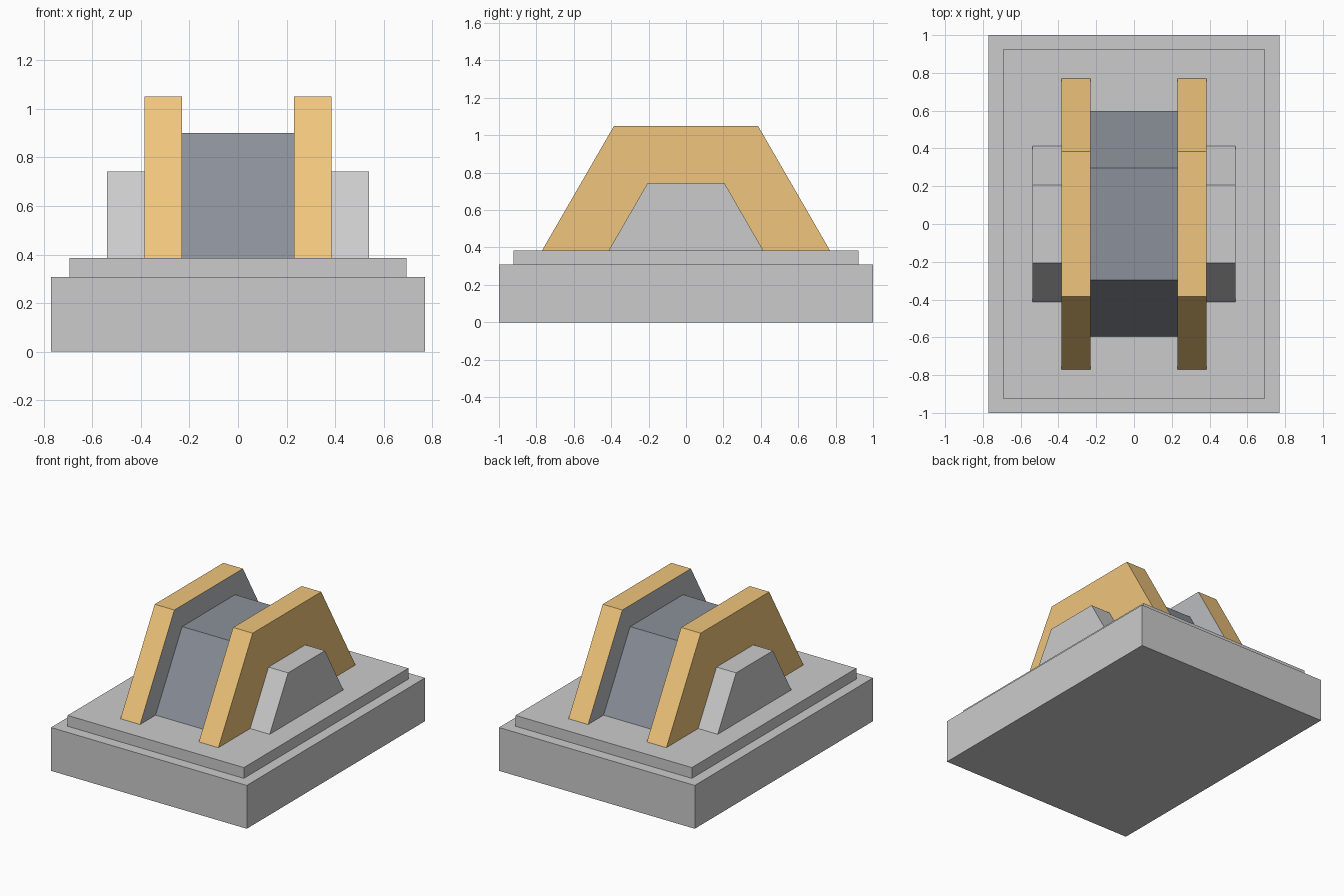
import bpy
import bmesh
from math import sin, radians

if "Cube" in bpy.data.objects:
    bpy.data.objects.remove(bpy.data.objects["Cube"])

U = 1 / 13  # base module: the slab is 26 modules long


def material(name, rgb):
    mat = bpy.data.materials.new(name)
    mat.diffuse_color = (*rgb, 1)
    mat.use_nodes = True
    mat.node_tree.nodes["Principled BSDF"].inputs["Base Color"].default_value = mat.diffuse_color
    return mat


GOLD = material("gold", (0.87, 0.56, 0.20))
GREY = material("grey", (0.50, 0.51, 0.53))
DARK = material("dark_grey", (0.26, 0.28, 0.32))


def finish(name, bm, mats):
    bmesh.ops.recalc_face_normals(bm, faces=bm.faces)
    mesh = bpy.data.meshes.new(name)
    bm.to_mesh(mesh)
    bm.free()
    for mat in mats:
        mesh.materials.append(mat)
    obj = bpy.data.objects.new(name, mesh)
    bpy.context.collection.objects.link(obj)
    return obj


def slab(name, half_x, half_y, z0, z1):
    bm = bmesh.new()
    bmesh.ops.create_cube(bm, size=1)
    bmesh.ops.scale(bm, vec=(2 * half_x, 2 * half_y, z1 - z0), verts=bm.verts)
    bmesh.ops.translate(bm, vec=(0, 0, (z0 + z1) / 2), verts=bm.verts)
    return finish(name, bm, [])


def half_hexagon(name, radius, x0, x1, mats=(), inner_slot=0):
    """Half hexagon standing on the plate, extruded along x from x0 to x1."""
    top = 5 * U + radius * sin(radians(60))
    profile = [(-radius, 5 * U), (radius, 5 * U), (radius / 2, top), (-radius / 2, top)]
    bm = bmesh.new()
    face = bm.faces.new([bm.verts.new((x0, y, z)) for y, z in profile])
    ext = bmesh.ops.extrude_face_region(bm, geom=[face], use_keep_orig=True)
    moved = [v for v in ext["geom"] if isinstance(v, bmesh.types.BMVert)]
    bmesh.ops.translate(bm, vec=(x1 - x0, 0, 0), verts=moved)
    for f in bm.faces:
        if all(abs(v.co.x - x0) < 1e-5 for v in f.verts):
            f.material_index = inner_slot
    return finish(name, bm, mats)


# Stepped base
slab("base", 10 * U, 13 * U, 0, 4 * U)
slab("base_plate", 9 * U, 12 * U, 4 * U, 5 * U)

# Dark centre block
half_hexagon("core", 0.595, -3 * U, 3 * U, [DARK])

# Gold flanges with grey inner faces, and small grey end caps, on both sides
for side, s in (("left", -1), ("right", 1)):
    half_hexagon(f"{side}_flange", 10 * U, s * 3 * U, s * 5 * U, [GOLD, GREY], 1)
    half_hexagon(f"{side}_end_cap", 0.413, s * 5 * U, s * 7 * U)
